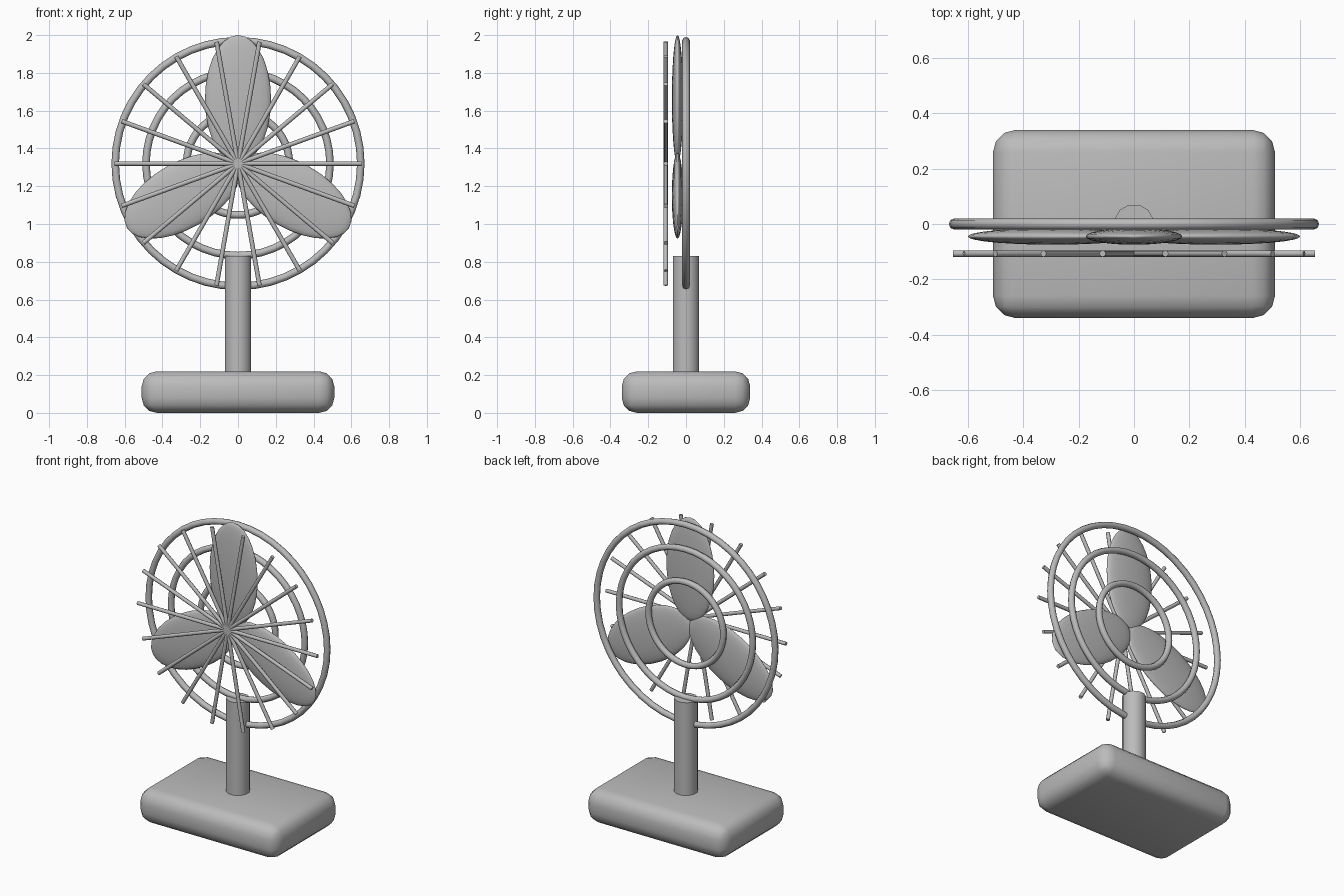
import bpy, bmesh, math
from mathutils import Matrix

if "Cube" in bpy.data.objects:
    bpy.data.objects.remove(bpy.data.objects["Cube"])

HUB_Z = 1.32

grey = bpy.data.materials.new("plain_grey")
grey.diffuse_color = (0.5, 0.5, 0.5, 1)
grey.use_nodes = True
grey.node_tree.nodes["Principled BSDF"].inputs["Base Color"].default_value = grey.diffuse_color


def finish(obj, name, angle=50):
    obj.name = name
    obj.data.materials.append(grey)
    bpy.ops.object.select_all(action='DESELECT')
    obj.select_set(True)
    bpy.context.view_layer.objects.active = obj
    bpy.ops.object.shade_smooth_by_angle(angle=math.radians(angle))
    return obj


# Base: heavily rounded slab
bpy.ops.mesh.primitive_cube_add(size=1, location=(0, 0, 0.11))
base = bpy.context.object
base.data.transform(Matrix.Diagonal((1.02, 0.68, 0.22, 1)))
bev = base.modifiers.new("round", 'BEVEL')
bev.width, bev.segments = 0.08, 3
bpy.ops.object.modifier_apply(modifier="round")
finish(base, "base")

# Post
bpy.ops.mesh.primitive_cylinder_add(vertices=12, radius=0.072, depth=0.67,
                                    location=(0, 0, 0.495),
                                    rotation=(0, 0, math.radians(15)))
finish(bpy.context.object, "post")

# Rear guard rings
for name, radius in (("outer", 0.65), ("middle", 0.487), ("inner", 0.272)):
    bpy.ops.mesh.primitive_torus_add(major_radius=radius, minor_radius=0.02,
                                     major_segments=48, minor_segments=8,
                                     location=(0, 0, HUB_Z),
                                     rotation=(math.pi / 2, 0, 0))
    finish(bpy.context.object, name + "_guard_ring", 60)

# Fan blades: three flattened ellipsoids around the hub
for i in range(3):
    bpy.ops.mesh.primitive_uv_sphere_add(segments=24, ring_count=14, radius=1)
    blade = bpy.context.object
    blade.data.transform(Matrix.Translation((0, -0.045, HUB_Z))
                         @ Matrix.Rotation(i * math.tau / 3, 4, 'Y')
                         @ Matrix.Translation((0, 0, 0.34))
                         @ Matrix.Diagonal((0.175, 0.03, 0.34, 1)))
    finish(blade, f"blade_{i + 1}", 80)

# Front guard: eighteen thin spokes meeting at the centre
bm = bmesh.new()
for i in range(18):
    place = (Matrix.Translation((0, -0.107, HUB_Z))
             @ Matrix.Rotation(math.radians(90 + 20 * i), 4, 'Y')
             @ Matrix.Translation((0, 0, 0.3275)))
    bmesh.ops.create_cone(bm, cap_ends=True, segments=8, radius1=0.012,
                          radius2=0.012, depth=0.655, matrix=place)
mesh = bpy.data.meshes.new("front_spokes")
bm.to_mesh(mesh)
bm.free()
spokes = bpy.data.objects.new("front_spokes", mesh)
bpy.context.collection.objects.link(spokes)
finish(spokes, "front_spokes")
